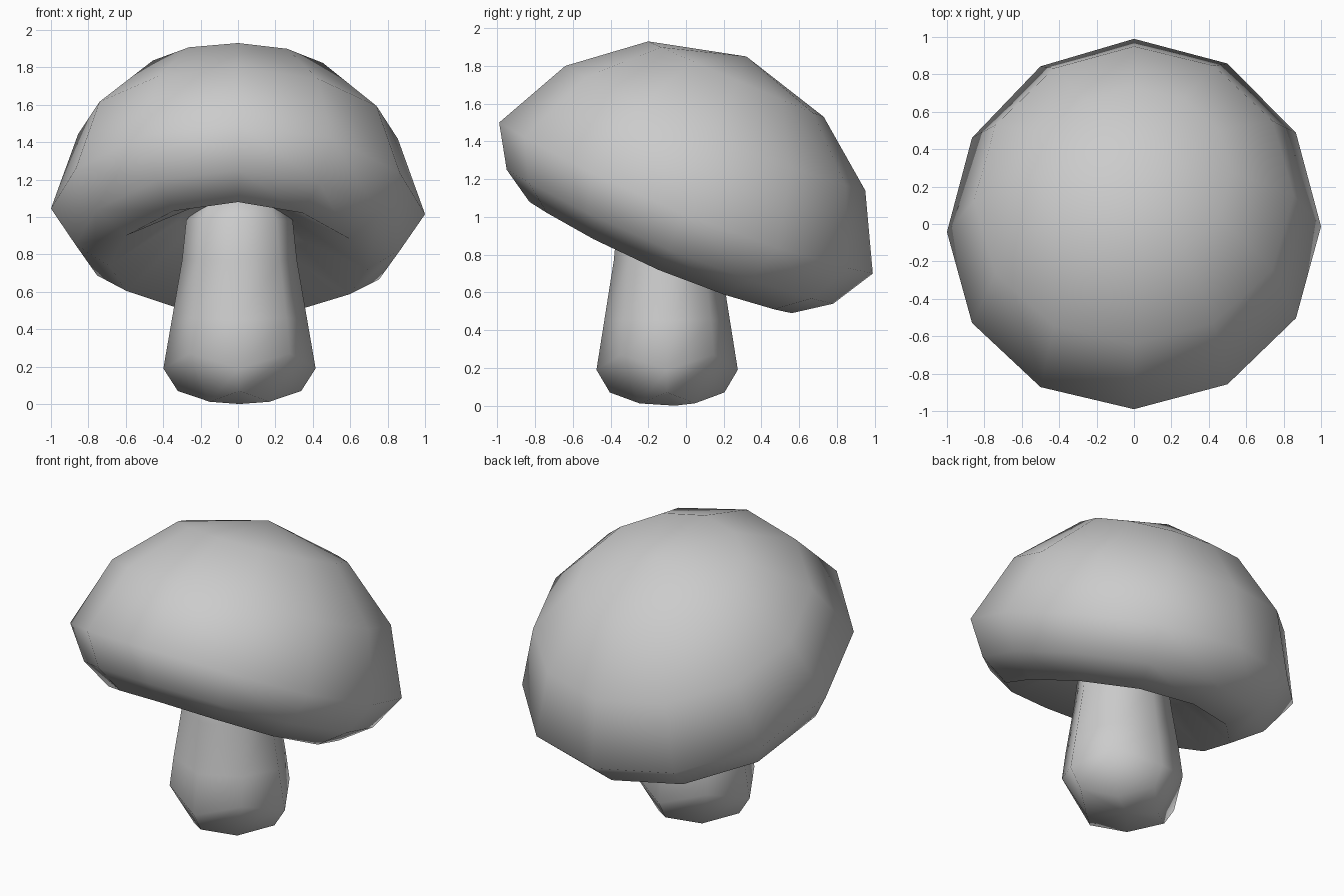
import bpy, math

if "Cube" in bpy.data.objects:
    bpy.data.objects.remove(bpy.data.objects["Cube"])


def lathe(name, rings, first_tip, last_tip):
    """Skin a stack of equal point rings, closing each end on a tip point."""
    n = len(rings[0])
    verts = [p for ring in rings for p in ring] + [first_tip, last_tip]
    a, b = len(verts) - 2, len(verts) - 1
    top = (len(rings) - 1) * n
    faces = []
    for i in range(n):
        j = (i + 1) % n
        faces += [(a, j, i), (b, top + i, top + j)]
        for k in range(0, top, n):
            faces.append((k + i, k + j, k + n + j, k + n + i))
    mesh = bpy.data.meshes.new(name)
    mesh.from_pydata(verts, [], faces)
    obj = bpy.data.objects.new(name, mesh)
    bpy.context.collection.objects.link(obj)
    bpy.ops.object.select_all(action='DESELECT')
    obj.select_set(True)
    bpy.context.view_layer.objects.active = obj
    bpy.ops.object.mode_set(mode='EDIT')
    bpy.ops.mesh.select_all(action='SELECT')
    bpy.ops.mesh.normals_make_consistent(inside=False)
    bpy.ops.object.mode_set(mode='OBJECT')
    bpy.ops.object.shade_smooth_by_angle(angle=math.radians(75))
    return obj


def cap_ring(front, back, width, sag):
    """Tilted 12-sided ring through a front and a back (y, z) point."""
    pts = []
    for i in range(12):
        t = math.tau * i / 12
        s, c = math.sin(t), math.cos(t)
        x = width * s
        y = (front[0] + back[0]) / 2 + (back[0] - front[0]) / 2 * c
        z = (front[1] + back[1]) / 2 + (back[1] - front[1]) / 2 * c
        drop = sag * s * s
        pts.append((x, y - 0.4 * drop + 0.015 * x, z - drop - 0.015 * x))
    return pts


# Cap: hollow underside, lip, rim, dome
cap = [
    cap_ring((-0.36, 1.10), (0.24, 0.84), 0.32, 0.0),
    cap_ring((-0.83, 1.08), (0.56, 0.49), 0.69, 0.055),
    cap_ring((-0.95, 1.25), (0.78, 0.54), 0.87, 0.055),
    cap_ring((-0.99, 1.50), (0.99, 0.70), 1.00, 0.07),
    cap_ring((-0.64, 1.80), (0.95, 1.14), 0.855, 0.04),
    cap_ring((-0.20, 1.93), (0.73, 1.53), 0.525, 0.0),
]
lathe("cap", cap, (0, -0.04, 1.03), (0, 0.32, 1.85))


# Stem: 8 sides, alternating (radius, height) on the axes and diagonals
def stem_ring(axis, diag):
    pts = []
    for i in range(8):
        r, z = diag if i % 2 else axis
        t = math.tau * i / 8
        pts.append((0.008 + r * math.cos(t), -0.1 + 0.92 * r * math.sin(t), z))
    return pts


stem = [
    stem_ring((0.33, 0.07), (0.225, 0.012)),
    stem_ring((0.407, 0.19), (0.38, 0.27)),
    stem_ring((0.362, 0.45), (0.355, 0.46)),
    stem_ring((0.307, 0.77), (0.305, 0.77)),
    stem_ring((0.285, 0.98), (0.28, 0.98)),
    stem_ring((0.20, 1.10), (0.20, 1.10)),
]
lathe("stem", stem, (0.008, -0.06, 0), (0.008, -0.08, 1.13))
